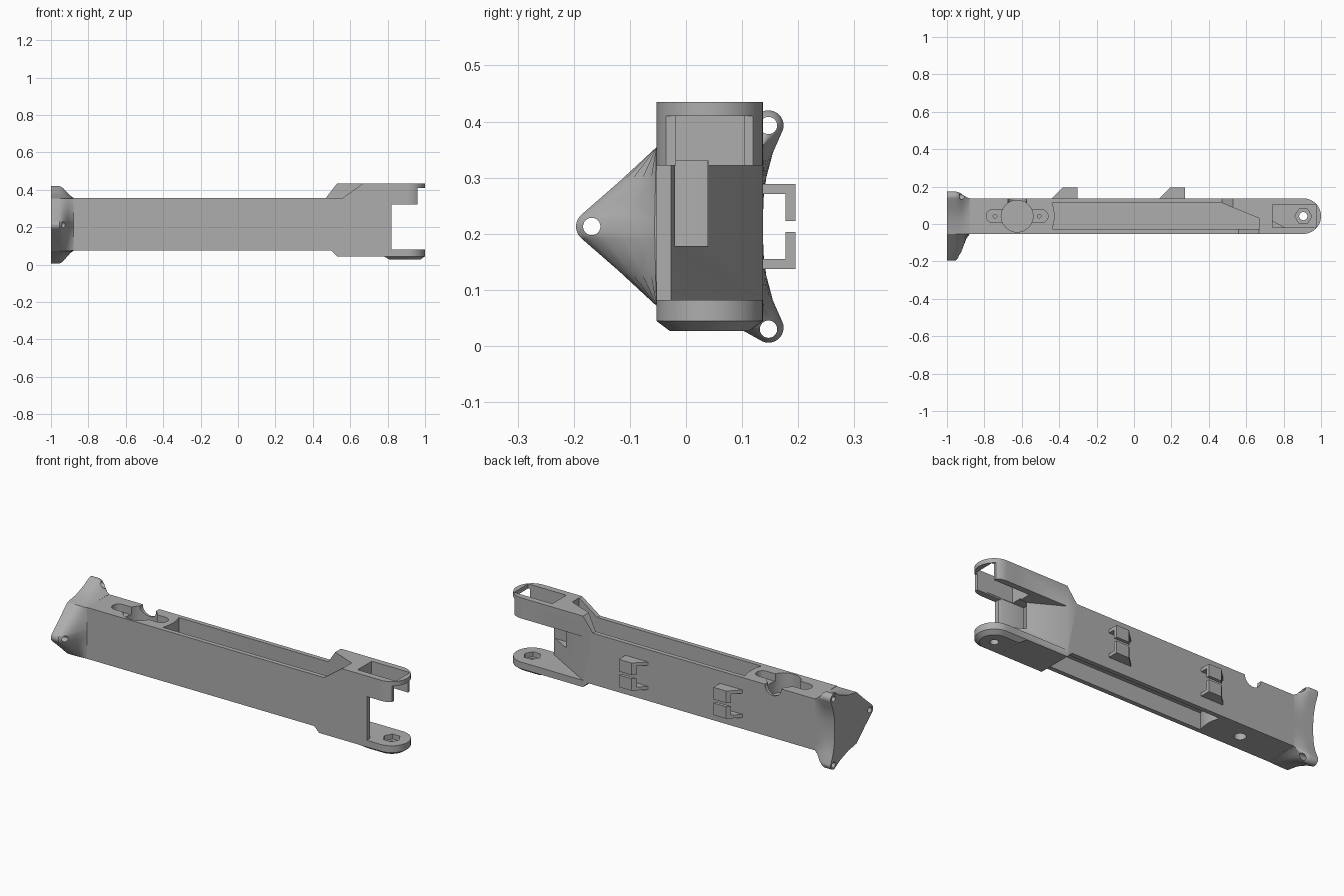
import bpy, bmesh, math
from mathutils import Vector

if "Cube" in bpy.data.objects:
    bpy.data.objects.remove(bpy.data.objects["Cube"])

grey = bpy.data.materials.new("plain_grey")
grey.diffuse_color = (0.42, 0.42, 0.42, 1)
grey.use_nodes = True
grey.node_tree.nodes["Principled BSDF"].inputs["Base Color"].default_value = grey.diffuse_color
YC, R = 0.042, 0.095          # beam centre line and half width
YF, YB = YC - R, YC + R       # front and back faces
PX = 0.905                    # pivot position


def loft(name, rings):
    """Closed solid through rings that all have the same number of points."""
    bm = bmesh.new()
    vs = [[bm.verts.new(p) for p in r] for r in rings]
    n = len(vs[0])
    for a, b in zip(vs, vs[1:]):
        for i in range(n):
            j = (i + 1) % n
            bm.faces.new((a[i], a[j], b[j], b[i]))
    bm.faces.new(vs[0][::-1])
    bm.faces.new(vs[-1])
    bmesh.ops.remove_doubles(bm, verts=bm.verts, dist=0.0002)
    bmesh.ops.recalc_face_normals(bm, faces=bm.faces)
    me = bpy.data.meshes.new(name)
    bm.to_mesh(me)
    bm.free()
    me.materials.append(grey)
    ob = bpy.data.objects.new(name, me)
    bpy.context.collection.objects.link(ob)
    return ob


def prism(name, pts, axis, lo, hi):
    """Extrude a 2D outline along x, y or z."""
    place = {"x": lambda p, d: (d, p[0], p[1]),
             "y": lambda p, d: (p[0], d, p[1]),
             "z": lambda p, d: (p[0], p[1], d)}[axis]
    return loft(name, [[place(p, d) for p in pts] for d in (lo, hi)])


def arc(cx, cy, r, a0, a1, n):
    return [(cx + r * math.cos(math.radians(a0 + (a1 - a0) * i / n)),
             cy + r * math.sin(math.radians(a0 + (a1 - a0) * i / n))) for i in range(n + 1)]


def circle(cx, cy, r, n=32):
    return arc(cx, cy, r, 0, 360, n)[:-1]


def rect(a, b, c, d):
    return [(a, c), (b, c), (b, d), (a, d)]


def combine(ob, other, op="DIFFERENCE"):
    other.hide_render = True
    m = ob.modifiers.new("bool", "BOOLEAN")
    m.operation, m.object, m.solver = op, other, "EXACT"
    bpy.context.view_layer.objects.active = ob
    bpy.ops.object.modifier_apply(modifier=m.name)
    bpy.data.objects.remove(other)


def cut(ob, pts, axis, lo, hi):
    combine(ob, prism("cutter", pts, axis, lo, hi))


# Beam with the raised fork block
beam = prism("beam", [(-0.88, 0.075), (0.5, 0.075), (0.53, 0.045), (PX, 0.045), (PX, 0.435),
                      (0.53, 0.435), (0.47, 0.357), (-0.88, 0.357)], "y", YF, YB)
nose = prism("nose", [(0.85, YF)] + arc(PX, YC, R, -90, 90, 32) + [(0.85, YB)], "z", 0.045, 0.435)
combine(beam, nose, "UNION")

# Fork gap with its diagonal inner wall
cut(beam, [(0.50, 0.154), (0.53, YB), (0.82, -0.027), (0.82, -0.1), (1.1, -0.1), (1.1, 0.154)],
    "z", 0.082, 0.322)

# Upper and lower channels, separated by a thin web
bow = arc(-0.625, YC, 0.2, 20.5, -20.5, 10)
cut(beam, bow + [(0.67, -0.028), (0.67, 0.03), (0.47, 0.112)], "z", 0.178, 0.6)
cut(beam, bow + [(0.50, -0.028), (0.50, 0.112)], "z", -0.1, 0.166)

# Lowered front lip of the block and the cable opening in the diagonal wall
cut(beam, [(0.44, 0.357), (0.56, 0.357), (0.67, 0.436), (0.67, 0.5), (0.44, 0.5)], "y", -0.1, -0.027)
cut(beam, rect(0.65, 0.9, -0.02, 0.04), "z", 0.178, 0.33)

# Upper fork arm: through pocket and undercut tip
cut(beam, rect(0.74, 0.972, -0.018, 0.104), "z", 0.31, 0.5)
cut(beam, rect(0.96, 1.1, -0.1, 0.2), "z", 0.31, 0.41)
bpy.context.view_layer.update()

# Lower fork arm: tapered pad, nut pocket and pin hole


def pad_ring(r, x0, z):
    return [(x, y, z) for x, y in [(x0, YC - r)] + arc(PX, YC, r, -90, 90, 24) + [(x0, YC + r)]]


combine(beam, loft("pad", [pad_ring(R, 0.78, 0.05), pad_ring(R, 0.78, 0.045),
                           pad_ring(R - 0.024, 0.81, 0.027)]), "UNION")
cut(beam, circle(PX, YC, 0.045, 6), "z", 0.055, 0.2)
cut(beam, circle(PX, YC, 0.022), "z", -0.1, 0.2)

# Servo horn recess: round well, slotted arms, screw holes, notch in the back wall
SX = -0.625
slot = arc(SX + 0.13, YC, 0.035, -90, 90, 12) + arc(SX - 0.13, YC, 0.035, 90, 270, 12)
cut(beam, slot, "z", 0.315, 0.6)
cut(beam, circle(SX, YC, 0.085, 40), "z", 0.25, 0.6)
for dx in (-0.118, 0.118):
    cut(beam, circle(SX + dx, YC, 0.01, 16), "z", 0.26, 0.5)
cut(beam, circle(SX, YC, 0.03), "z", -0.1, 0.16)
cut(beam, circle(SX, 0.357, 0.05), "y", 0.1, 0.2)

# Flared three-eared mounting flange
ZC, EAR = 0.213, 0.027
ears = [(-0.168, ZC), (0.147, 0.393), (0.147, 0.030)]
half = arc(*ears[0], EAR + 0.001, 180, 130, 5)
half += [(-0.12, 0.292), (-0.053, 0.354), (0.02, 0.366), (0.09, 0.392)]
half += arc(*ears[1], EAR, 112, -15, 12) + [(0.155, 0.345), (0.143, 0.30), (0.138, 0.26)]
outline = half + [(0.137, ZC)] + [(y, 2 * ZC - z) for y, z in reversed(half[1:])]


def section(x, t):
    ring = []
    for y, z in outline:
        base = Vector((min(max(y, YF), YB), min(max(z, 0.075), 0.357)))
        p = base.lerp(Vector((y, z)), t)
        ring.append((x, p.x, p.y))
    return ring


flange = loft("mounting_flange", [section(x, t) for x, t in (
    (-1.0, 1), (-0.955, 1), (-0.94, 0.9), (-0.925, 0.7), (-0.91, 0.42), (-0.895, 0.16), (-0.88, 0.02))])
for y, z in ears:
    cut(flange, circle(y, z, 0.0155, 24), "x", -1.1, -0.8)

# Two pairs of cable hooks on the back, mirrored about mid height
hooks = []
for i, x0 in enumerate((-0.44, 0.135)):
    for side in (1, -1):
        prof = [(0.13, 0.076), (0.195, 0.076), (0.195, 0.010), (0.177, 0.010), (0.177, 0.058), (0.13, 0.058)]
        rings = [[(x0 + (y - YB) * 1.03, y, ZC + side * z) for y, z in prof],
                 [(x0 + 0.137, y, ZC + side * z) for y, z in prof]]
        hooks.append(loft(f"cable_hook_{i}_{'upper' if side > 0 else 'lower'}", rings))

# Smooth curved faces, keep edges sharp
bpy.ops.object.select_all(action="DESELECT")
for ob in [beam, flange]:
    ob.select_set(True)
bpy.context.view_layer.objects.active = beam
bpy.ops.object.shade_smooth_by_angle(angle=math.radians(30))
